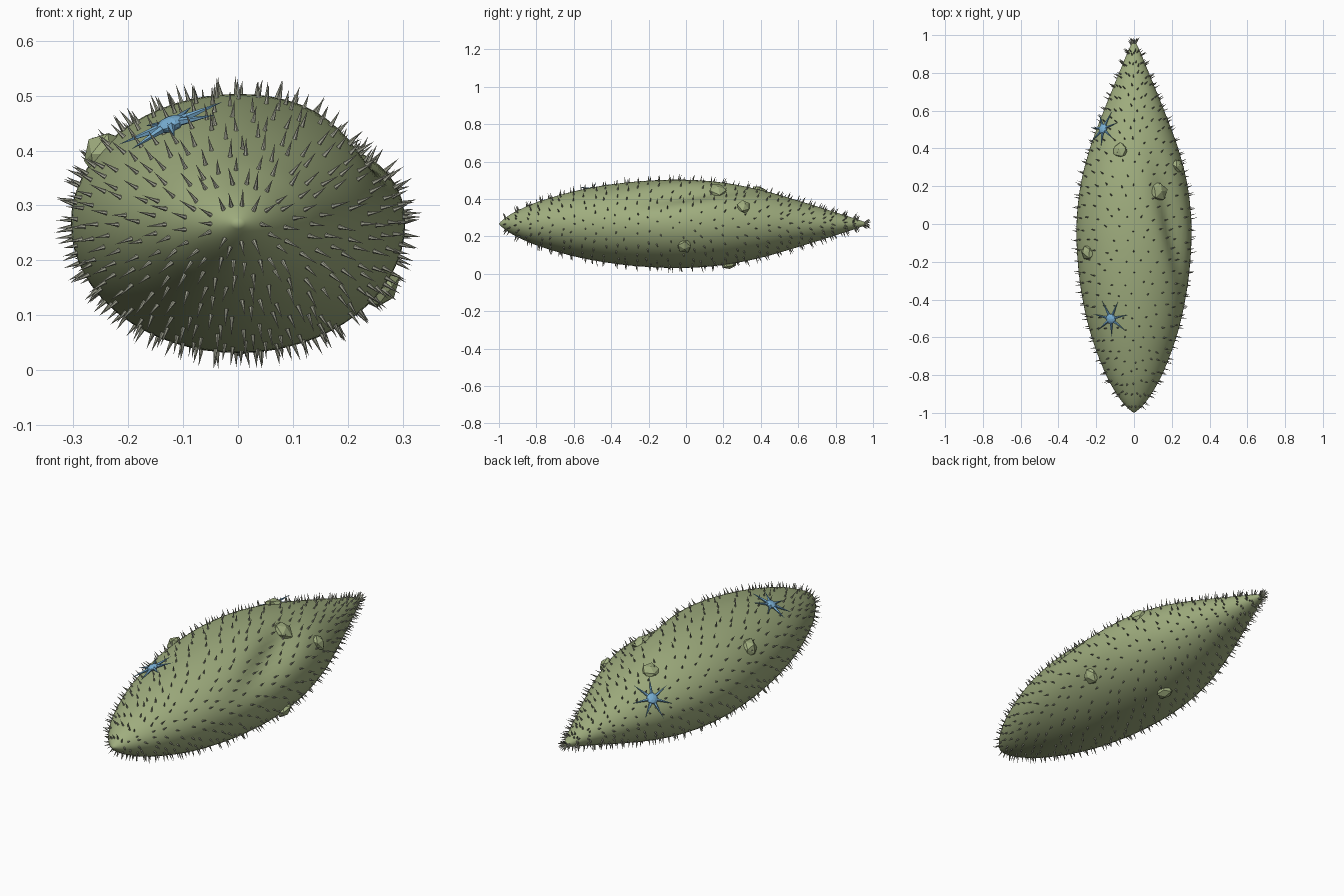
import bpy, bmesh, math, random
from mathutils import Vector, Matrix

if "Cube" in bpy.data.objects:
    bpy.data.objects.remove(bpy.data.objects["Cube"])

random.seed(4)
MID = 0.267          # height of the body axis
FLAT = 0.775         # height to width ratio of the body


def material(name, rgb):
    m = bpy.data.materials.new(name)
    m.diffuse_color = (*rgb, 1)
    m.use_nodes = True
    m.node_tree.nodes["Principled BSDF"].inputs["Base Color"].default_value = m.diffuse_color
    return m


GREEN = material("olive green", (0.35, 0.42, 0.21))
SPINE = material("pale grey olive", (0.36, 0.37, 0.29))
BLUE = material("star blue", (0.19, 0.43, 0.66))

# half width of the body along y
PROFILE = [(-1, 0), (-0.985, 0.022), (-0.95, 0.056), (-0.9, 0.092), (-0.8, 0.148),
           (-0.6, 0.224), (-0.4, 0.272), (-0.2, 0.298), (0, 0.304), (0.2, 0.284),
           (0.4, 0.234), (0.6, 0.160), (0.8, 0.079), (0.9, 0.038), (0.965, 0.008)]


def radius(y):
    """Smooth interpolation through the profile."""
    n = len(PROFILE)
    i = max(k for k in range(n - 1) if PROFILE[k][0] <= y or k == 0)

    def slope(k):
        a, b = PROFILE[max(k - 1, 0)], PROFILE[min(k + 1, n - 1)]
        return (b[1] - a[1]) / (b[0] - a[0])
    (y0, r0), (y1, r1) = PROFILE[i], PROFILE[i + 1]
    h = y1 - y0
    t = min(max((y - y0) / h, 0), 1)
    return max(0, (2*t**3 - 3*t*t + 1) * r0 + (t**3 - 2*t*t + t) * h * slope(i)
               + (3*t*t - 2*t**3) * r1 + (t**3 - t*t) * h * slope(i + 1))


def surface(y, a):
    """Point on the skin, with a slanting hollow on the upper right."""
    d = (a - math.radians(45) - 0.9 * y + math.pi) % math.tau - math.pi
    r = radius(y) - 0.05 * math.exp(-(y / 0.27)**2 - (d / 0.27)**2)
    return Vector((r * math.cos(a), y, MID + r * FLAT * math.sin(a)))


def normal(y, a):
    e = 0.004
    du = surface(y, a + e) - surface(y, a - e)
    dv = surface(min(y + e, 0.96), a) - surface(max(y - e, -0.995), a)
    n = dv.cross(du).normalized()
    return n if n.dot(Vector((math.cos(a), 0, math.sin(a)))) > 0 else -n


def frame(point, direction):
    return Matrix.Translation(point) @ direction.to_track_quat('Z', 'Y').to_matrix().to_4x4()


def finish(bm, name, mat, smooth=False):
    bmesh.ops.recalc_face_normals(bm, faces=bm.faces)
    for f in bm.faces:
        f.smooth = smooth
    mesh = bpy.data.meshes.new(name)
    bm.to_mesh(mesh)
    bm.free()
    mesh.materials.append(mat)
    ob = bpy.data.objects.new(name, mesh)
    bpy.context.collection.objects.link(ob)
    return ob


def cone(bm, point, direction, length, r, sides, sink=0.004):
    m = frame(point + direction * (length / 2 - sink), direction)
    bmesh.ops.create_cone(bm, cap_ends=True, segments=sides, radius1=r, radius2=0,
                          depth=length, matrix=m)


# body: rings of skin closed by a tip at each end
SIDES, RINGS = 64, 72
bm = bmesh.new()
rings = []
for i in range(RINGS):
    u = (i + 0.5) / RINGS
    y = -1 + 1.965 * (0.6 * u + 0.4 * (1 - math.cos(math.pi * u)) / 2)
    rings.append([bm.verts.new(surface(y, math.tau * k / SIDES)) for k in range(SIDES)])
for a, b in zip(rings, rings[1:]):
    for k in range(SIDES):
        bm.faces.new((a[k], a[k - 1], b[k - 1], b[k]))
for ring, y in ((rings[0], -1), (rings[-1], 0.968)):
    tip = bm.verts.new((0, y, MID))
    for k in range(SIDES):
        bm.faces.new((ring[k], ring[k - 1], tip))
finish(bm, "body", GREEN, True)

# spines: staggered rings of small cones, longer on the thin rear tip
bm = bmesh.new()
ROWS, PER_ROW = 34, 24
for i in range(ROWS):
    y0 = -0.955 + 1.915 * i / (ROWS - 1)
    count = PER_ROW if y0 > -0.9 else 14
    for k in range(count):
        a = math.tau * (k + 0.5 * (i % 2) + random.uniform(-0.2, 0.2)) / count
        y = min(max(y0 + random.uniform(-0.015, 0.015), -0.965), 0.96)
        lean = Vector([random.uniform(-0.15, 0.15) for _ in range(3)])
        d = (normal(y, a) + lean + Vector((0, 0.9 if y > 0.93 else 0.15, 0))).normalized()
        cone(bm, surface(y, a), d, random.uniform(0.030, 0.040), 0.0046, 6)
finish(bm, "spines", SPINE)


def angle_at(x, z):
    return math.atan2((z - MID) / FLAT, x)


# warts: faceted lumps half sunk in the skin (y, x and z direction, size)
for i, (y, x, z, s) in enumerate([(0.39, -0.07, 0.43, 0.043), (0.17, 0.14, 0.46, 0.052),
                                  (-0.15, -0.25, 0.40, 0.046), (0.31, 0.235, 0.36, 0.040),
                                  (-0.01, 0.27, 0.145, 0.042), (0.23, 0.0, 0.04, 0.041)]):
    a = angle_at(x, z)
    bm = bmesh.new()
    bmesh.ops.create_icosphere(bm, subdivisions=1, radius=s)
    for v in bm.verts:
        v.co *= random.uniform(0.85, 1.15)
        v.co.z *= 0.65
    bm.transform(frame(surface(y, a), normal(y, a)) @ Matrix.Rotation(i, 4, 'Z'))
    finish(bm, f"wart_{i + 1}", GREEN)

# stars: a low button with seven slender rays lying on the skin
for i, (y, x, z) in enumerate([(-0.50, -0.115, 0.433), (0.50, -0.155, 0.36)]):
    a = angle_at(x, z)
    n, p = normal(y, a), surface(y, a)
    centre = p + n * 0.011
    base = frame(centre, n)
    bm = bmesh.new()
    bmesh.ops.create_icosphere(bm, subdivisions=2, radius=0.028,
                               matrix=base @ Matrix.Diagonal((1, 1, 0.5, 1)))
    for k in range(7):
        t = math.tau * k / 7 + 0.45
        d = (base.to_3x3() @ Vector((math.cos(t), math.sin(t), -0.03))).normalized()
        cone(bm, centre, d, 0.11, 0.010, 5)
    finish(bm, f"star_{i + 1}", BLUE)
